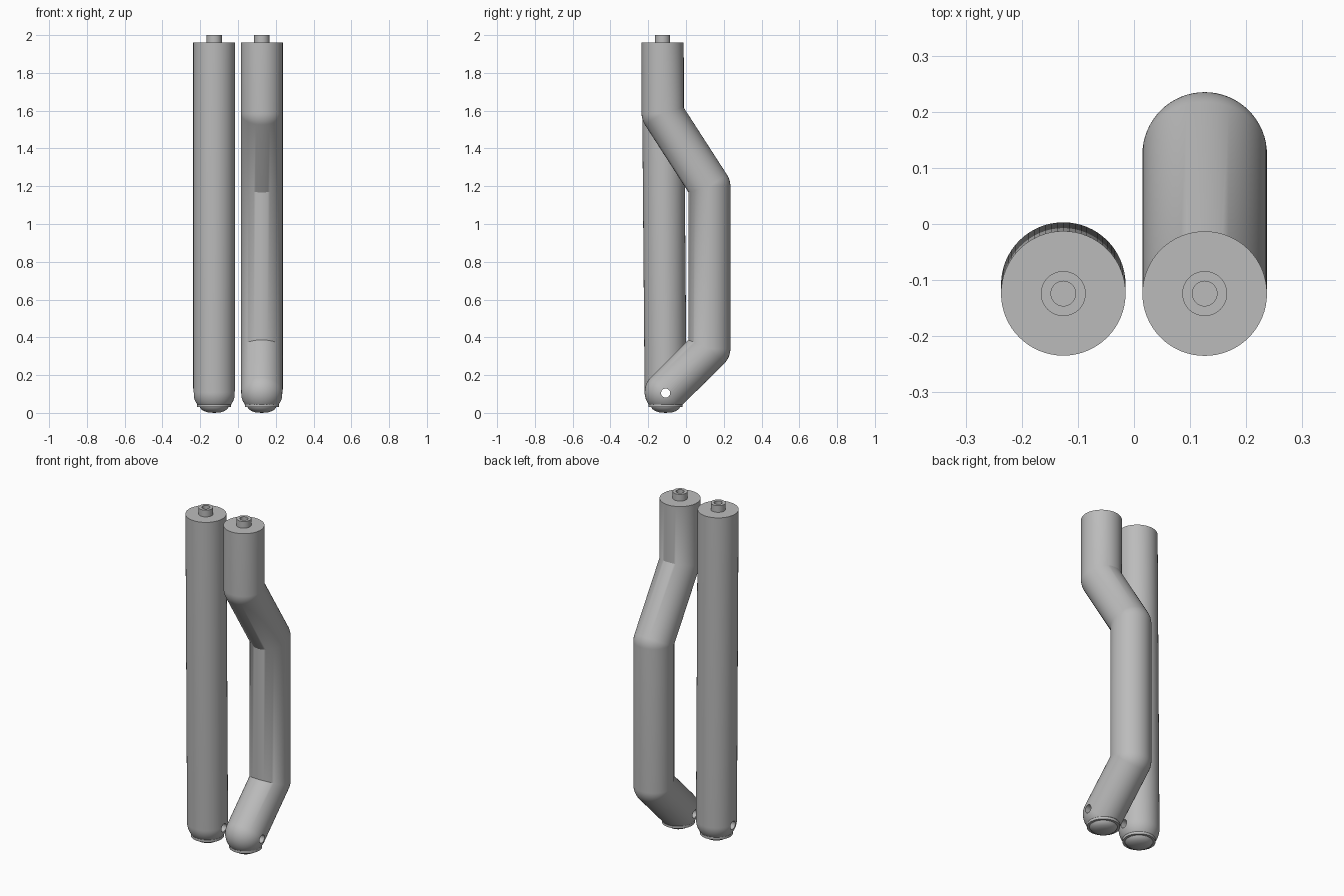
import bpy, bmesh, math
from mathutils import Vector, Matrix

cube = bpy.data.objects.get("Cube")
if cube:
    bpy.data.objects.remove(cube)

RADIUS, SIDES = 0.111, 64
SPACING = 0.126
TOP_Y, FOOT_Y = -0.124, -0.108
TOP_Z, CUT_Z = 1.96, 0.045


def material(name, colour):
    mat = bpy.data.materials.new(name)
    mat.use_nodes = True
    mat.diffuse_color = colour
    mat.node_tree.nodes["Principled BSDF"].inputs["Base Color"].default_value = colour
    return mat


grey = material("satin grey", (0.5, 0.5, 0.5, 1))


def finish(name, bm):
    bmesh.ops.remove_doubles(bm, verts=bm.verts, dist=1e-5)
    bmesh.ops.recalc_face_normals(bm, faces=bm.faces)
    mesh = bpy.data.meshes.new(name)
    bm.to_mesh(mesh)
    bm.free()
    mesh.materials.append(grey)
    obj = bpy.data.objects.new(name, mesh)
    bpy.context.collection.objects.link(obj)
    return obj


def smooth(obj):
    bpy.ops.object.select_all(action="DESELECT")
    obj.select_set(True)
    bpy.context.view_layer.objects.active = obj
    bpy.ops.object.shade_smooth_by_angle(angle=math.radians(30))


def bridge(bm, rings):
    loops = [[bm.verts.new(p) for p in ring] for ring in rings]
    for a, b in zip(loops, loops[1:]):
        for i in range(len(a)):
            j = (i + 1) % len(a)
            bm.faces.new((a[i], a[j], b[j], b[i]))


def lathe(name, profile, x, y):
    angles = [math.tau * i / SIDES for i in range(SIDES)]
    bm = bmesh.new()
    bridge(bm, [[(x + r * math.cos(a), y + r * math.sin(a), z) for a in angles]
                for r, z in profile])
    smooth(finish(name, bm))


def pipe(name, x, path):
    """Tube down a side-on path: rounded outer bends, creased inner bends, ball end."""
    pts = [Vector((x, y, z)) for y, z in path]
    dirs = [(b - a).normalized() for a, b in zip(pts, pts[1:])]
    across = Vector((1, 0, 0))
    angles = [math.tau * i / SIDES for i in range(SIDES)]

    def ring(p, normal, scale=1):
        return [p + RADIUS * scale * (math.cos(a) * normal + math.sin(a) * across)
                for a in angles]

    rings = [ring(pts[0], across.cross(dirs[0]))]
    for p, d0, d1 in zip(pts[1:], dirs, dirs[1:]):
        n0, n1 = across.cross(d0), across.cross(d1)
        half = n0.angle(n1) / 2
        inner = ring(p, (n0 + n1).normalized() / math.cos(half))
        for k in range(9):
            outer = ring(p, n0.slerp(n1, k / 8))
            rings.append([o if math.cos(a) * n0.dot(d1) < 0 else i
                          for o, i, a in zip(outer, inner, angles)])
    # Ball end
    end, d = pts[-1], dirs[-1]
    for k in range(17):
        t = math.pi / 2 * k / 16
        rings.append(ring(end + d * RADIUS * math.sin(t), across.cross(d), math.cos(t)))

    bm = bmesh.new()
    bridge(bm, rings)
    bmesh.ops.remove_doubles(bm, verts=bm.verts, dist=1e-5)
    # Flat level ends
    for z, up in ((TOP_Z, 1), (CUT_Z, -1)):
        cut = bmesh.ops.bisect_plane(bm, geom=bm.verts[:] + bm.edges[:] + bm.faces[:],
                                     plane_co=(0, 0, z), plane_no=(0, 0, up),
                                     clear_outer=True)["geom_cut"]
        edges = [e for e in cut if isinstance(e, bmesh.types.BMEdge)]
        bmesh.ops.contextual_create(bm, geom=edges)
    obj = finish(name, bm)

    # Cross hole through the foot
    bm = bmesh.new()
    bmesh.ops.create_cone(bm, cap_ends=True, segments=32, radius1=0.024, radius2=0.024,
                          depth=0.4, matrix=Matrix.Translation((x, FOOT_Y, 0.105))
                          @ Matrix.Rotation(math.pi / 2, 4, "Y"))
    cutter = finish("hole_cutter", bm)
    mod = obj.modifiers.new("cross hole", "BOOLEAN")
    mod.operation, mod.solver, mod.object = "DIFFERENCE", "EXACT", cutter
    bpy.context.view_layer.objects.active = obj
    bpy.ops.object.modifier_apply(modifier=mod.name)
    bpy.data.objects.remove(cutter)
    smooth(obj)


top, foot = (TOP_Y, TOP_Z + 0.05), (FOOT_Y, 0.11)
pipe("right_straight_pipe", -SPACING, [top, foot])
pipe("left_bent_pipe", SPACING,
     [top, (TOP_Y, 1.585), (0.124, 1.2), (0.124, 0.34), foot])

pin = [(0, 1.965), (0.022, 1.965), (0.022, 2), (0.04, 2), (0.04, 1.95)]
collar = [(0.075, 0.06), (0.086, 0.052), (0.09, 0.048), (0.09, 0.03), (0.076, 0.03),
          (0.07, 0.02), (0.055, 0.01), (0.035, 0.003), (0, 0)]
for side, x in (("right", -SPACING), ("left", SPACING)):
    lathe(side + "_top_pin", pin, x, TOP_Y)
    lathe(side + "_foot", collar, x, FOOT_Y)
